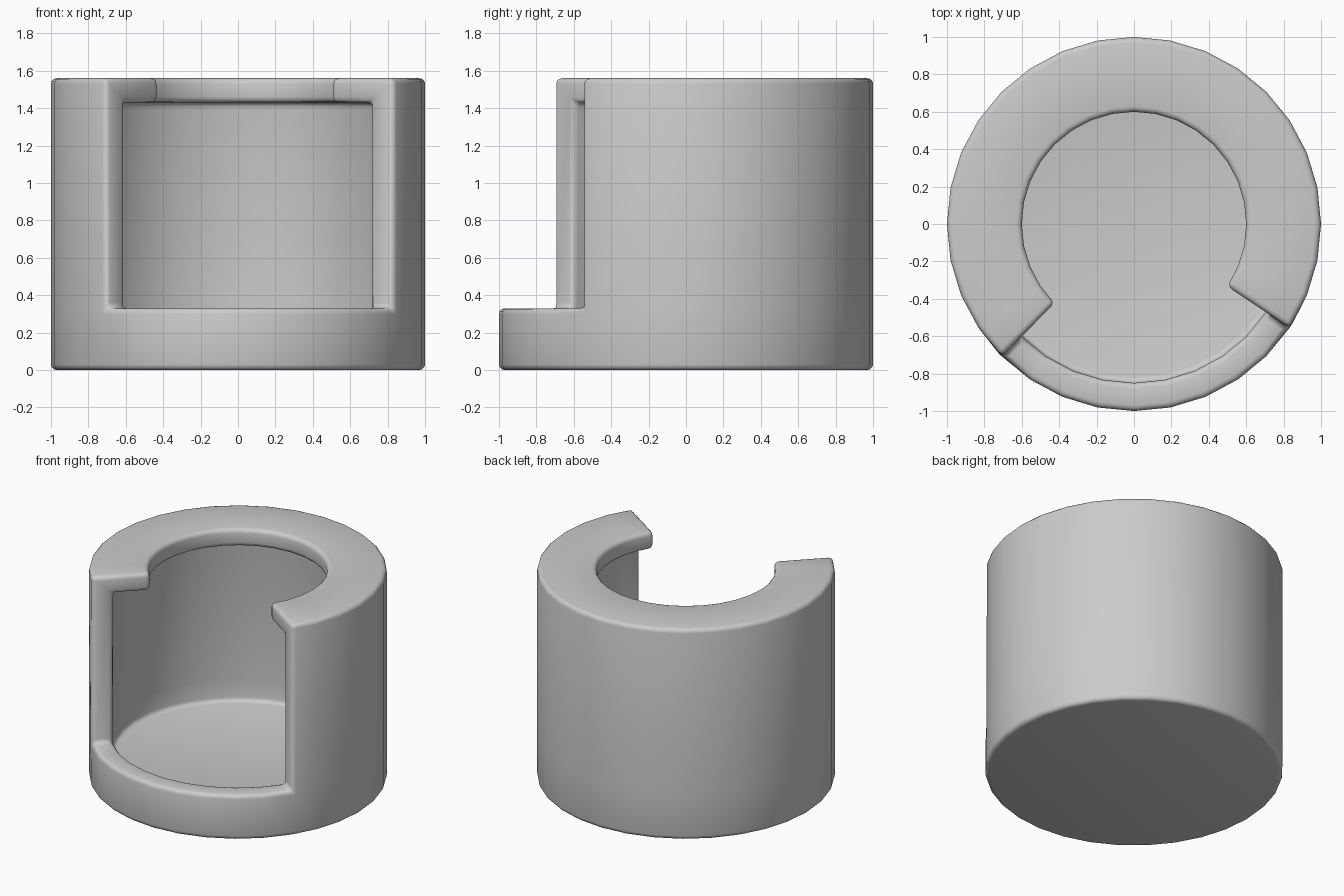
import bpy, bmesh
from math import cos, sin, radians, tau

if "Cube" in bpy.data.objects:
    bpy.data.objects.remove(bpy.data.objects["Cube"])

SIDES = 32
GAP = range(20, 29)          # segments left open at the front
SILL, TOP, LIP, FLOOR = 0.33, 1.56, 1.43, 0.17

# wall profile (radius, height), from the inner floor edge round to the underside
profile = [(0.85, FLOOR), (0.85, SILL), (0.85, LIP), (0.60, LIP),
           (0.60, TOP), (1.0, TOP), (1.0, SILL), (1.0, 0.0)]
full = list(zip(range(7), range(1, 8)))
low = [(0, 1), (1, 6), (6, 7)]

bm = bmesh.new()
rings = []
for k in range(SIDES):
    a = tau * k / SIDES
    inside_gap = k in GAP and k != GAP[0]
    rings.append({i: bm.verts.new((r * cos(a), r * sin(a), z))
                  for i, (r, z) in enumerate(profile)
                  if not (inside_gap and 2 <= i <= 5)})

# swept walls: tall with a lip, or a low sill across the gap
for k in range(SIDES):
    p, q = rings[k], rings[(k + 1) % SIDES]
    for i, j in (low if k in GAP else full):
        bm.faces.new((p[i], q[i], q[j], p[j]))

# floor, underside and the two cut ends of the wall
bm.faces.new([r[0] for r in rings])
bm.faces.new([r[7] for r in rings])
for k in (GAP[0], GAP[-1] + 1):
    bm.faces.new([rings[k][i] for i in range(1, 7)])
bmesh.ops.recalc_face_normals(bm, faces=bm.faces)

mesh = bpy.data.meshes.new("open_cup")
bm.to_mesh(mesh)
bm.free()
cup = bpy.data.objects.new("open_cup", mesh)
bpy.context.collection.objects.link(cup)

# rounded edges
bevel = cup.modifiers.new("rounded_edges", 'BEVEL')
bevel.width = 0.03
bevel.segments = 3
bevel.limit_method = 'ANGLE'
bevel.angle_limit = radians(40)

bpy.context.view_layer.objects.active = cup
cup.select_set(True)
bpy.ops.object.modifier_apply(modifier=bevel.name)
bpy.ops.object.shade_smooth_by_angle(angle=radians(40))
